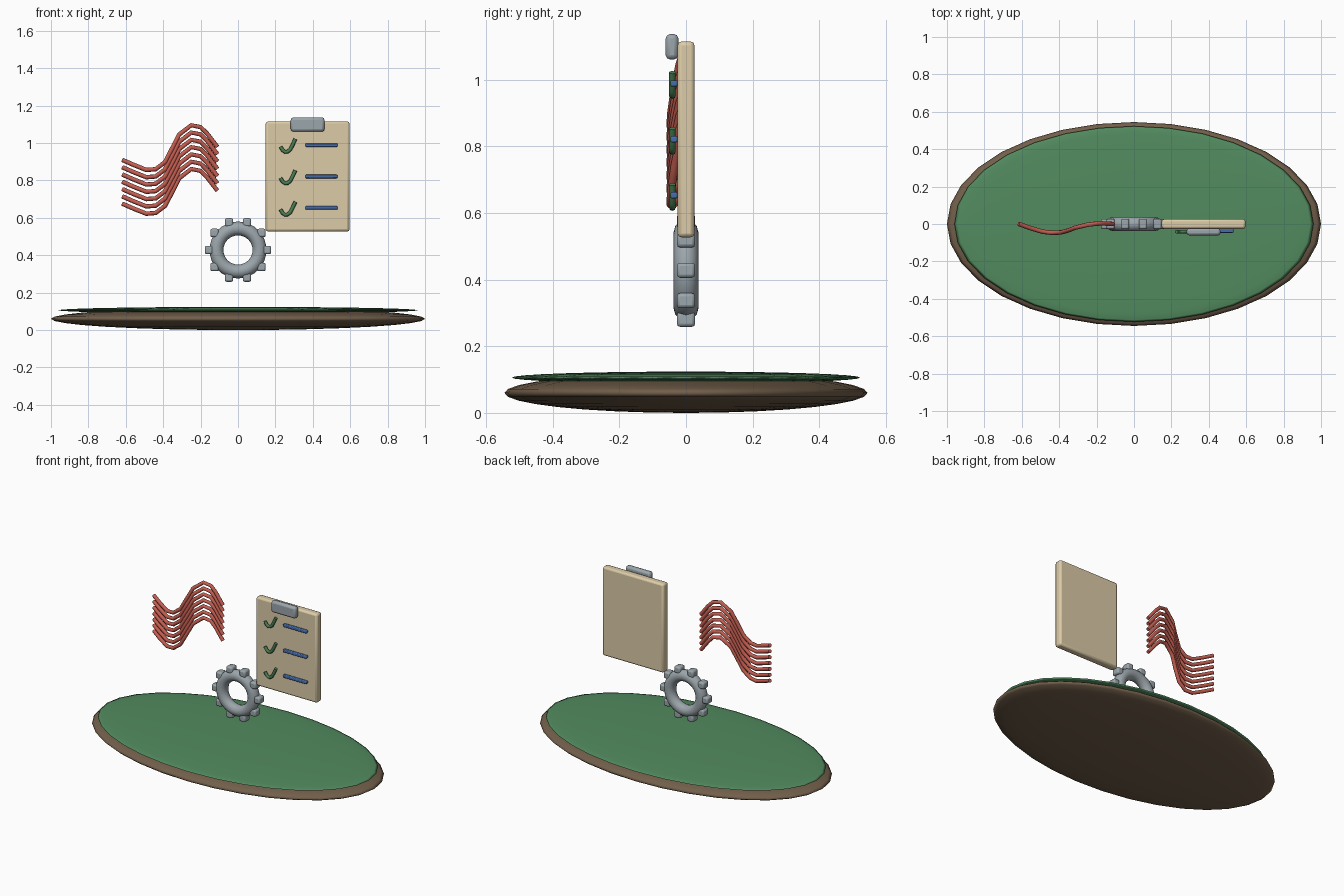
import bpy
from math import cos, sin, tau, radians

if "Cube" in bpy.data.objects:
    bpy.data.objects.remove(bpy.data.objects["Cube"])


def material(name, rgb):
    m = bpy.data.materials.new(name)
    m.diffuse_color = (*rgb, 1)
    m.use_nodes = True
    m.node_tree.nodes["Principled BSDF"].inputs["Base Color"].default_value = m.diffuse_color
    return m


BROWN = material("dark wood", (0.17, 0.115, 0.07))
GREEN = material("felt green", (0.085, 0.26, 0.115))
STEEL = material("steel", (0.33, 0.38, 0.41))
TAN = material("board tan", (0.72, 0.60, 0.39))
RED = material("wave red", (0.55, 0.11, 0.08))
BLUE = material("line blue", (0.06, 0.15, 0.40))
TICK = material("tick green", (0.07, 0.22, 0.09))


def finish(name, mat):
    o = bpy.context.object
    o.name = name
    o.data.materials.clear()
    o.data.materials.append(mat)
    return o


def disc(name, loc, radii, mat):
    bpy.ops.mesh.primitive_uv_sphere_add(segments=32, ring_count=16, radius=1, location=loc)
    o = finish(name, mat)
    o.scale = radii
    bpy.ops.object.transform_apply(location=False, rotation=False, scale=True)
    bpy.ops.object.shade_smooth()
    return o


def box(name, loc, size, mat, bevel):
    bpy.ops.mesh.primitive_cube_add(size=1, location=loc)
    o = finish(name, mat)
    o.scale = size
    bpy.ops.object.transform_apply(location=False, rotation=False, scale=True)
    b = o.modifiers.new("bevel", 'BEVEL')
    b.width = bevel
    b.segments = 2
    bpy.ops.object.shade_smooth_by_angle(angle=radians(35))
    return o


def tube(name, points, radius, mat, loc=(0, 0, 0)):
    c = bpy.data.curves.new(name, 'CURVE')
    c.dimensions = '3D'
    c.bevel_depth = radius
    c.bevel_resolution = 2
    c.use_fill_caps = True
    s = c.splines.new('POLY')
    s.points.add(len(points) - 1)
    for p, co in zip(s.points, points):
        p.co = (*co, 1)
    o = bpy.data.objects.new(name, c)
    bpy.context.collection.objects.link(o)
    o.location = loc
    bpy.ops.object.select_all(action='DESELECT')
    o.select_set(True)
    bpy.context.view_layer.objects.active = o
    bpy.ops.object.convert(target='MESH')
    return finish(name, mat)


# Oval base with a thin green top
disc("base", (0, 0, 0.06), (1.0, 0.545, 0.06), BROWN)
disc("base_top", (0, 0, 0.106), (0.96, 0.523, 0.018), GREEN)

# Upright gear: ring and ten square teeth
GZ = 0.428
bpy.ops.mesh.primitive_torus_add(major_radius=0.115, minor_radius=0.037, major_segments=32,
                                 minor_segments=12, location=(0, 0, GZ),
                                 rotation=(radians(90), 0, 0))
finish("gear_ring", STEEL)
bpy.ops.object.shade_smooth()
for i in range(10):
    a = tau * i / 10
    box(f"gear_tooth_{i + 1}", (0.155 * cos(a), 0, GZ + 0.155 * sin(a)),
        (0.045, 0.055, 0.045), STEEL, 0.01)

# Clipboard with its clip
box("clipboard", (0.372, 0, 0.821), (0.448, 0.051, 0.588), TAN, 0.012)
box("clip", (0.372, -0.042, 1.099), (0.18, 0.038, 0.076), STEEL, 0.013)

# Three list rows: a tick and a line each
tick = [(0.227, 0, -0.008), (0.238, 0, -0.027), (0.252, 0, -0.037), (0.266, 0, -0.035),
        (0.280, 0, -0.023), (0.294, 0, 0.005), (0.307, 0, 0.033)]
for i in range(3):
    z = 0.989 - 0.168 * i
    tube(f"tick_{i + 1}", tick, 0.010, TICK, (0, -0.041, z))
    box(f"list_line_{i + 1}", (0.446, -0.036, z), (0.172, 0.022, 0.019), BLUE, 0.005)

# Seven stacked wavy strands
wave = [(-0.617, 0.001, 0.909), (-0.56, -0.020, 0.884), (-0.49, -0.041, 0.856),
        (-0.44, -0.047, 0.860), (-0.39, -0.045, 0.898), (-0.35, -0.034, 0.975),
        (-0.315, -0.020, 1.045), (-0.25, -0.004, 1.095), (-0.20, 0.002, 1.085),
        (-0.165, 0.003, 1.050), (-0.11, 0.0, 0.979)]
for i in range(7):
    tube(f"wave_strand_{i + 1}", wave, 0.012, RED, (0, 0, -0.039 * i))
